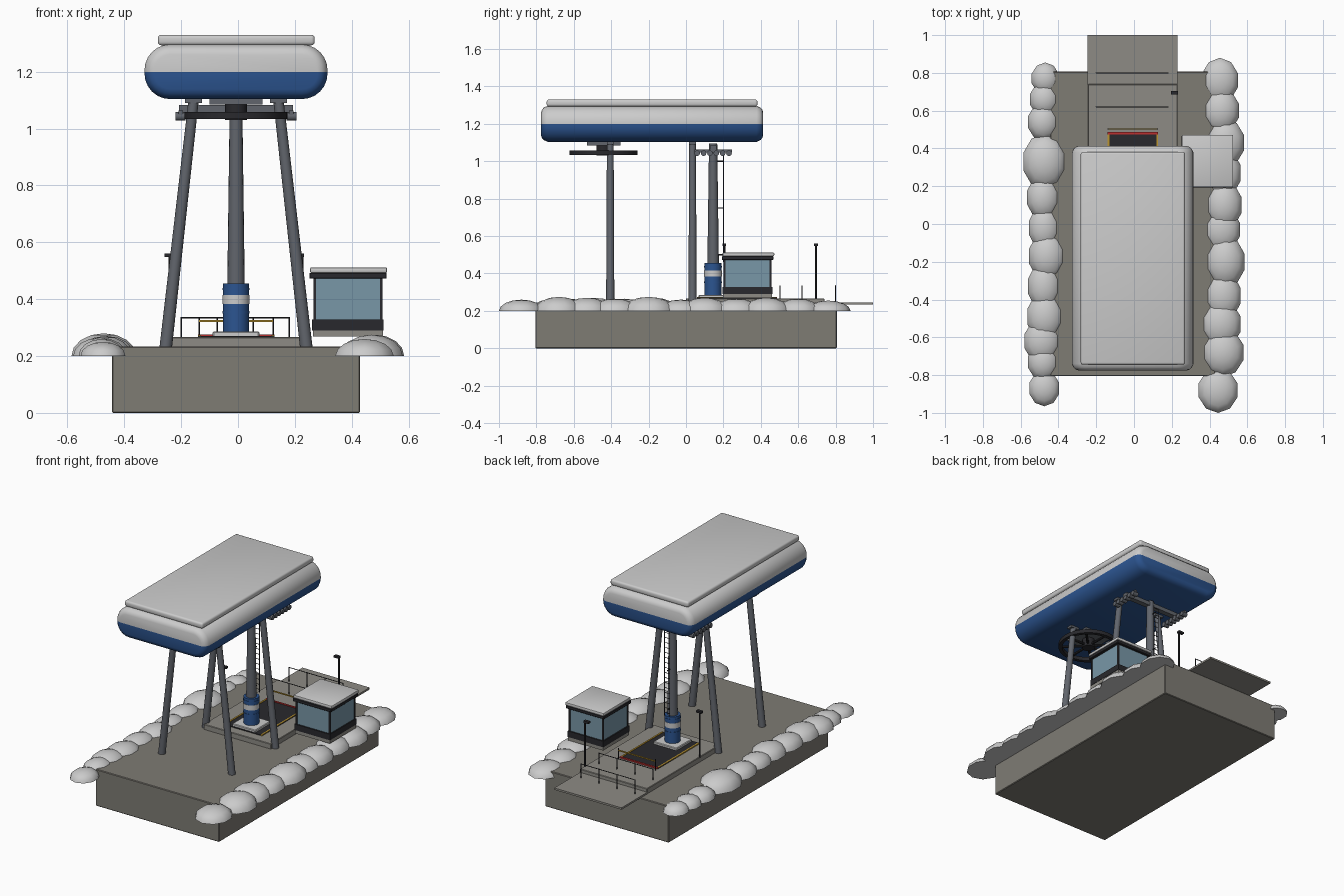
import bpy, bmesh, math
from mathutils import Vector, Matrix

if "Cube" in bpy.data.objects:
    bpy.data.objects.remove(bpy.data.objects["Cube"])

CX = -0.007  # centre line of the station


def mat(name, r, g, b):
    m = bpy.data.materials.new(name)
    m.diffuse_color = (r, g, b, 1)
    m.use_nodes = True
    m.node_tree.nodes["Principled BSDF"].inputs["Base Color"].default_value = m.diffuse_color
    return m


CONCRETE = mat("concrete", 0.21, 0.20, 0.175)
SLAB = mat("slab", 0.27, 0.26, 0.235)
STEEL = mat("steel", 0.12, 0.13, 0.15)
DARK = mat("dark", 0.022, 0.022, 0.026)
BLUE = mat("blue", 0.025, 0.09, 0.28)
PALE = mat("pale", 0.55, 0.56, 0.58)
GLASS = mat("glass", 0.19, 0.31, 0.39)
GOLD = mat("gold", 0.5, 0.3, 0.03)
RED = mat("red", 0.5, 0.03, 0.03)


def finish(name, bm, m, smooth=False):
    bmesh.ops.recalc_face_normals(bm, faces=bm.faces)
    me = bpy.data.meshes.new(name)
    bm.to_mesh(me)
    bm.free()
    ob = bpy.data.objects.new(name, me)
    bpy.context.collection.objects.link(ob)
    if m:
        me.materials.append(m)
    if smooth:
        bpy.context.view_layer.objects.active = ob
        bpy.ops.object.select_all(action='DESELECT')
        ob.select_set(True)
        bpy.ops.object.shade_smooth_by_angle(angle=math.radians(40))
    return ob


def box(name, x, y, z, m=None, bevel=0.0, seg=1):
    """Box from (min, max) pairs."""
    bm = bmesh.new()
    bmesh.ops.create_cube(bm, size=1)
    for v in bm.verts:
        v.co = [(a + b) / 2 + c * (b - a) for (a, b), c in zip((x, y, z), v.co)]
    if bevel:
        bmesh.ops.bevel(bm, geom=bm.edges[:], offset=bevel, segments=seg, profile=0.5, affect='EDGES')
    return finish(name, bm, m, seg > 1)


def rod(name, p, q, r1, r2=None, m=None, sides=16):
    """Cylinder or cone between two points."""
    p, q = Vector(p), Vector(q)
    rot = (q - p).to_track_quat('Z', 'Y').to_matrix().to_4x4()
    bm = bmesh.new()
    bmesh.ops.create_cone(bm, cap_ends=True, segments=sides, radius1=r1,
                          radius2=r1 if r2 is None else r2, depth=(q - p).length,
                          matrix=Matrix.Translation((p + q) / 2) @ rot)
    return finish(name, bm, m, True)


# Foundation, boarding platform and exit ramp
box("foundation", (-0.443, 0.43), (-0.805, 0.807), (0, 0.234), CONCRETE, 0.004)
box("platform", (-0.243, 0.231), (0.0, 0.74), (0.23, 0.267), SLAB, 0.003)
box("exit_ramp", (-0.245, 0.23), (0.735, 1.0), (0.233, 0.245), SLAB)

# Boarding mat with coloured borders
box("boarding_mat", (-0.14, 0.128), (0.06, 0.485), (0.265, 0.271), DARK)
for i, x in enumerate((-0.14, 0.118)):
    box(f"mat_side_stripe_{i}", (x, x + 0.01), (0.06, 0.485), (0.266, 0.274), GOLD)
box("mat_end_stripe", (-0.14, 0.128), (0.475, 0.487), (0.266, 0.275), RED)

# Snow banks: rows of flattened half ellipsoids (x, y, rx, ry, height)
LEFT = [(-.47, .77, .075, .085, .05), (-.475, .66, .08, .09, .055), (-.48, .54, .085, .1, .06),
        (-.472, .33, .12, .15, .08), (-.48, .14, .09, .12, .065), (-.475, -.02, .085, .12, .06),
        (-.46, -.17, .1, .13, .07), (-.475, -.33, .09, .13, .065), (-.47, -.49, .1, .13, .07),
        (-.485, -.62, .1, .12, .065), (-.48, -.73, .085, .1, .06), (-.475, -.87, .083, .095, .05)]
RIGHT = [(.455, .76, .1, .12, .055), (.46, .6, .1, .12, .065), (.48, .43, .108, .13, .07),
         (.47, .27, .1, .13, .065), (.475, .1, .1, .13, .07), (.465, -.03, .1, .12, .06),
         (.482, -.2, .108, .14, .075), (.47, -.38, .1, .13, .065), (.46, -.53, .11, .13, .07),
         (.47, -.68, .115, .13, .075), (.445, -.88, .108, .12, .06)]
for side, row in (("left", LEFT), ("right", RIGHT)):
    for i, (x, y, rx, ry, h) in enumerate(row):
        bm = bmesh.new()
        bmesh.ops.create_uvsphere(bm, u_segments=10, v_segments=8, radius=1)
        cut = bmesh.ops.bisect_plane(bm, geom=bm.verts[:] + bm.edges[:] + bm.faces[:], dist=1e-4,
                                     plane_co=(0, 0, 0), plane_no=(0, 0, 1), clear_inner=True)
        bmesh.ops.contextual_create(bm, geom=[e for e in bm.edges if e.is_boundary])
        bmesh.ops.transform(bm, verts=bm.verts, matrix=Matrix.Translation((x, y, 0.2))
                            @ Matrix.Diagonal((rx, ry, h, 1)))
        finish(f"{side}_snow_mound_{i}", bm, PALE, True)

# Canopy: rounded section lofted along y, blue below its waist
HX, HZ, R, ZC = 0.322, 0.096, 0.09, 1.2
bm = bmesh.new()
rings = []
for y, inset in ((-.775, .035), (-.77, .02), (-.76, .009), (-.74, 0),
                 (.378, 0), (.398, .009), (.408, .02), (.413, .035)):
    ring = []
    for k in range(4):
        sx, sz = (1, -1, -1, 1)[k], (1, 1, -1, -1)[k]
        for j in range(7):
            a = math.radians(90 * k + 15 * j)
            r = R - inset
            ring.append(bm.verts.new((CX + sx * (HX - R) + r * math.cos(a), y,
                                      ZC + sz * (HZ - R) + r * math.sin(a))))
    rings.append(ring)
n = len(rings[0])
for a, b in zip(rings, rings[1:]):
    for i in range(n):
        bm.faces.new((a[i], a[(i + 1) % n], b[(i + 1) % n], b[i]))
bm.faces.new(rings[0])
bm.faces.new(rings[-1])
bmesh.ops.bisect_plane(bm, geom=bm.verts[:] + bm.edges[:] + bm.faces[:], dist=1e-5,
                       plane_co=(0, 0, ZC), plane_no=(0, 0, 1))
for f in bm.faces:
    f.material_index = int(f.calc_center_median().z < ZC)
canopy = finish("canopy", bm, PALE, True)
canopy.data.materials.append(BLUE)
box("canopy_roof", (-0.282, 0.27), (-0.745, 0.382), (1.293, 1.33), PALE, 0.012, 3)

# Canopy legs with top brackets
for row, y in (("front", -0.405), ("back", 0.035)):
    for side, s in (("left", -1), ("right", 1)):
        rod(f"{row}_{side}_leg", (CX + s * 0.247, y, 0.232), (CX + s * 0.148, y, 1.11), 0.022, 0.018, STEEL)
        box(f"{row}_{side}_bracket", (CX + s * 0.15 - 0.03, CX + s * 0.15 + 0.03), (y - 0.018, y + 0.018),
            (1.09, 1.108), STEEL)

# Drive wheel under the canopy
WY, WZ = -0.44, 1.046
bm = bmesh.new()
profile = ((0.182, -.012), (0.182, .012), (0.16, .012), (0.16, -.012))
N = 32
loops = [[bm.verts.new((CX + r * math.cos(t), WY + r * math.sin(t), WZ + z)) for r, z in profile]
         for t in (math.tau * i / N for i in range(N))]
for i in range(N):
    for j in range(4):
        a, b = loops[i], loops[(i + 1) % N]
        bm.faces.new((a[j], a[(j + 1) % 4], b[(j + 1) % 4], b[j]))
finish("drive_wheel_rim", bm, DARK, True)
for i in range(8):
    t = math.tau * i / 8
    rod(f"wheel_spoke_{i}", (CX, WY, WZ), (CX + .165 * math.cos(t), WY + .165 * math.sin(t), WZ), .008, m=DARK, sides=8)
rod("wheel_hub", (CX, WY, 1.03), (CX, WY, 1.095), 0.038, m=DARK)
box("drive_housing", (CX - 0.093, CX + 0.093), (-0.53, -0.35), (1.085, 1.115), STEEL)

# Tower: pedestal, padded foot, tapering column
TY = 0.145
box("tower_pedestal", (CX - 0.082, CX + 0.082), (TY - 0.078, TY + 0.078), (0.266, 0.286), PALE, 0.004)
rod("tower_column", (CX, TY, 0.28), (CX, TY, 1.095), 0.033, 0.022, STEEL)
rod("tower_pad", (CX, TY, 0.285), (CX, TY, 0.455), 0.046, m=BLUE, sides=20)
for i, (z0, z1, r, m) in enumerate(((.383, .415, .048, PALE), (.35, .358, .048, BLUE), (.432, .44, .048, BLUE))):
    rod(f"tower_pad_band_{i}", (CX, TY, z0), (CX, TY, z1), r, m=m, sides=20)

# Cross arm with sheave trains
box("cross_arm", (CX - 0.2, CX + 0.2), (TY - 0.017, TY + 0.017), (1.058, 1.084), STEEL)
for side, s in (("left", -1), ("right", 1)):
    x = CX + s * 0.195
    box(f"{side}_sheave_beam", (x - .008, x + .008), (TY - 0.1, TY + 0.1), (1.048, 1.064), STEEL)
    for i in range(6):
        y = TY - 0.085 + 0.034 * i
        rod(f"{side}_sheave_{i}", (x - 0.018, y, 1.043), (x + 0.018, y, 1.043), 0.015, m=STEEL, sides=12)

# Ladder on the back of the tower
for s in (-1, 1):
    rod(f"ladder_rail_{s}", (CX + s * 0.018, 0.2, 0.46), (CX + s * 0.018, 0.2, 1.03), 0.0025, m=DARK, sides=6)
for i in range(18):
    z = 0.48 + i * 0.032
    rod(f"ladder_rung_{i}", (CX - 0.018, 0.2, z), (CX + 0.018, 0.2, z), 0.002, m=DARK, sides=6)
for i, z in enumerate((0.5, 0.75, 1.0)):
    rod(f"ladder_standoff_{i}", (CX, TY, z), (CX, 0.2, z), 0.003, m=DARK, sides=6)

# Operator cabin
box("cabin_floor", (0.263, 0.51), (0.198, 0.46), (0.268, 0.292), SLAB)
box("cabin_skirt", (0.261, 0.512), (0.196, 0.462), (0.29, 0.328), DARK)
box("cabin_glazing", (0.269, 0.505), (0.205, 0.453), (0.325, 0.475), GLASS)
for i, x in enumerate((0.27, 0.504)):
    for j, y in enumerate((0.206, 0.452)):
        box(f"cabin_post_{i}{j}", (x - .005, x + .005), (y - .005, y + .005), (0.325, 0.475), DARK)
box("cabin_eave", (0.251, 0.523), (0.192, 0.468), (0.472, 0.493), DARK, 0.003)
box("cabin_roof", (0.253, 0.525), (0.195, 0.472), (0.492, 0.512), PALE, 0.006, 2)

# Lamp posts
for side, x, y in (("left", -0.24, 0.205), ("right", 0.226, 0.695)):
    s = -1 if x < 0 else 1
    rod(f"{side}_lamp_post", (x, y, 0.26), (x, y, 0.55), 0.005, m=DARK, sides=8)
    box(f"{side}_lamp_head", (x - 0.024 - .006 * s, x + 0.012 - .006 * s), (y - .01, y + .01), (0.548, 0.561), DARK)

# Queue rails and boarding gate
for k, (y, z0) in enumerate(((0.8, 0.24), (0.62, 0.26))):
    for i in range(4):
        x = -0.2 + i * 0.127
        rod(f"queue_post_{k}{i}", (x, y, z0), (x, y, 0.337), 0.003, m=DARK, sides=6)
    for z in (0.335,):
        rod(f"queue_rail_{k}", (-0.2, y, z), (0.181, y, z), 0.0025, m=DARK, sides=6)
for i, x in enumerate((-0.137, 0.124)):
    rod(f"gate_post_{i}", (x, 0.503, 0.26), (x, 0.503, 0.337), 0.003, m=DARK, sides=6)
box("gate_bar", (-0.137, 0.124), (0.5, 0.506), (0.32, 0.327), GOLD)
